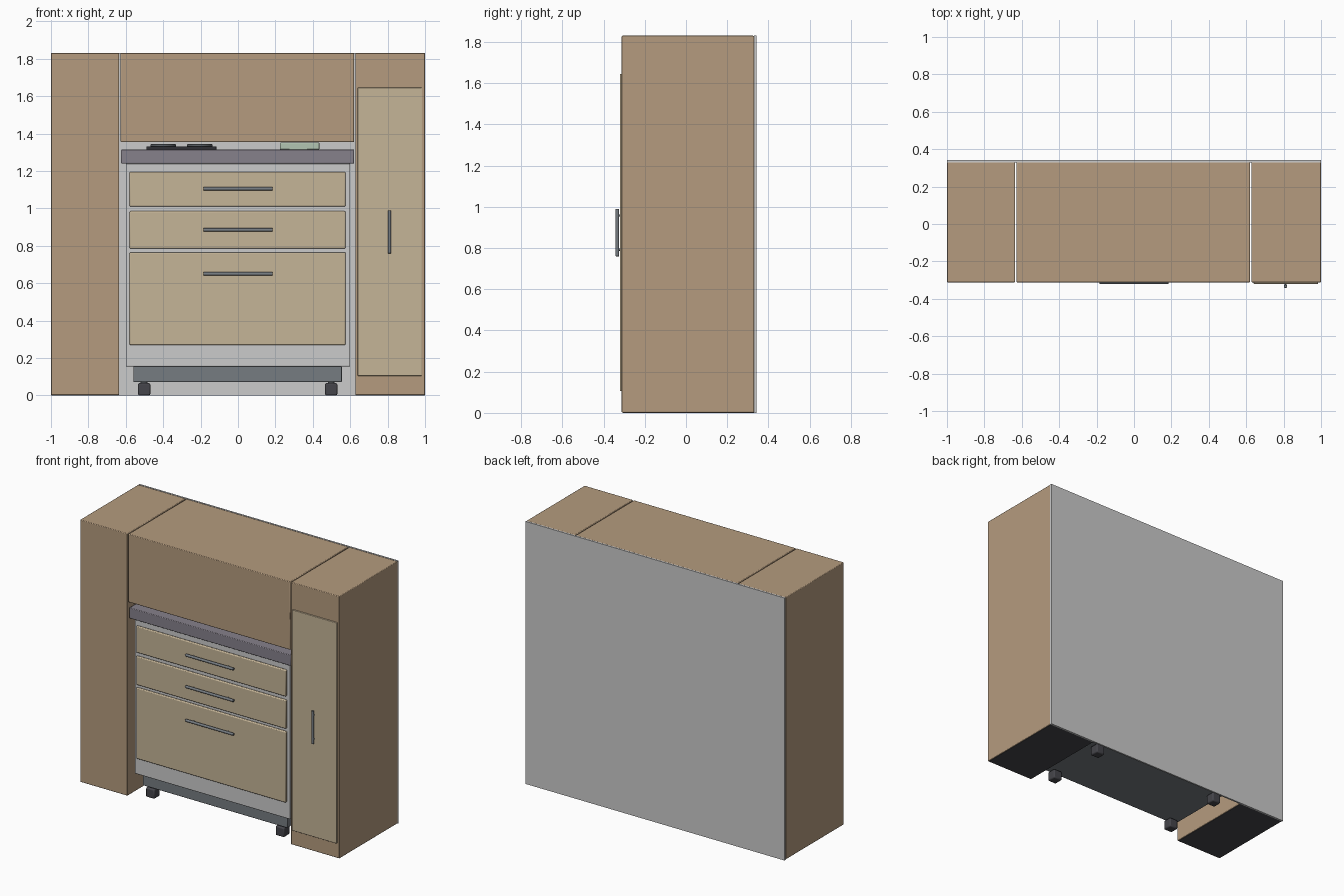
import bpy
import math

if "Cube" in bpy.data.objects:
    bpy.data.objects.remove(bpy.data.objects["Cube"])


def material(name, r, g, b):
    m = bpy.data.materials.new(name)
    m.diffuse_color = (r, g, b, 1)
    m.use_nodes = True
    m.node_tree.nodes["Principled BSDF"].inputs["Base Color"].default_value = m.diffuse_color
    return m


WOOD = material("wood", 0.46, 0.33, 0.21)
FRONT = material("pale_wood", 0.56, 0.46, 0.31)
WHITE = material("white_laminate", 0.72, 0.72, 0.70)
STONE = material("stone", 0.24, 0.22, 0.26)
STEEL = material("dark_steel", 0.18, 0.20, 0.22)
RUBBER = material("rubber", 0.06, 0.06, 0.07)
GLASS = material("black_glass", 0.03, 0.03, 0.035)
GREEN = material("pale_green", 0.45, 0.56, 0.45)


def finish(o, name, mat, bevel, segments=2):
    o.name = name
    o.data.materials.append(mat)
    if bevel:
        b = o.modifiers.new("bevel", 'BEVEL')
        b.width, b.segments, b.limit_method = bevel, segments, 'ANGLE'
    bpy.ops.object.shade_smooth_by_angle(angle=math.radians(35))
    return o


def box(name, xs, ys, zs, mat, bevel=0.004):
    """Bevelled box given by its min/max on each axis."""
    bpy.ops.mesh.primitive_cube_add(
        size=1, location=[(a + b) / 2 for a, b in (xs, ys, zs)])
    o = bpy.context.object
    o.scale = [b - a for a, b in (xs, ys, zs)]
    bpy.ops.object.transform_apply(location=False, rotation=False, scale=True)
    return finish(o, name, mat, bevel)


def rod(name, center, radius, length, axis, mat, bevel=0.002, sides=24):
    rot = {'X': (0, math.pi / 2, 0), 'Y': (math.pi / 2, 0, 0), 'Z': (0, 0, 0)}[axis]
    bpy.ops.mesh.primitive_cylinder_add(
        vertices=sides, radius=radius, depth=length, location=center, rotation=rot)
    return finish(bpy.context.object, name, mat, bevel)


def handle(name, x, y, z, length, axis, wall):
    """Bar handle with two standoffs reaching back to the wall plane."""
    rod(name + "_bar", (x, y, z), 0.009, length, axis, STEEL)
    for s in (-1, 1):
        d = s * length * 0.36
        p = (x + d, (y + wall) / 2, z) if axis == 'X' else (x, (y + wall) / 2, z + d)
        rod(name + "_standoff", p, 0.006, wall - y, 'Y', STEEL, 0, 12)


# Surrounding cabinet: back panel, two columns, bridging top cabinet
box("back_panel", (-1, 1), (0.33, 0.342), (0, 1.83), WHITE, 0)
box("left_column", (-1, -0.635), (-0.312, 0.33), (0.002, 1.83), WOOD)
box("right_column", (0.627, 1), (-0.312, 0.33), (0.002, 1.83), WOOD)
box("top_cabinet", (-0.628, 0.62), (-0.312, 0.33), (1.355, 1.83), WOOD)
for name, xs in (("left_plinth", (-0.995, -0.64)), ("right_plinth", (0.632, 0.995))):
    box(name, xs, (-0.305, 0.33), (0, 0.06), RUBBER, 0)

# Tall door on the right column
box("tall_door", (0.64, 0.985), (-0.321, -0.31), (0.105, 1.645), FRONT, 0.003)
handle("tall_door_handle", 0.81, -0.333, 0.875, 0.23, 'Z', -0.318)

# Rolling kitchen unit
box("unit_body", (-0.6, 0.6), (-0.28, 0.29), (0.155, 1.24), WHITE)
box("unit_base", (-0.56, 0.555), (-0.25, 0.25), (0.072, 0.156), STEEL)
box("worktop", (-0.625, 0.62), (-0.305, 0.31), (1.24, 1.315), STONE)

# Drawer fronts and their handles
for i, (z0, z1, hz) in enumerate(((1.01, 1.195, 1.105),
                                  (0.785, 0.985, 0.885),
                                  (0.27, 0.765, 0.65))):
    box(f"drawer_front_{i + 1}", (-0.58, 0.575), (-0.296, -0.278), (z0, z1), FRONT, 0.006)
    handle(f"drawer_handle_{i + 1}", 0, -0.312, hz, 0.37, 'X', -0.292)

# Casters with short stems
for x in (-0.502, 0.498):
    for y in (-0.22, 0.22):
        box("caster", (x - 0.033, x + 0.033), (y - 0.033, y + 0.033), (0, 0.066), RUBBER, 0.008)
        rod("caster_stem", (x, y, 0.067), 0.018, 0.02, 'Z', STEEL, 0, 16)

# Hob with burner plates, and a small tray on the worktop
box("hob", (-0.49, -0.115), (-0.2, 0.2), (1.314, 1.332), GLASS, 0.003)
for x, r in ((-0.4, 0.068), (-0.205, 0.068)):
    for y in (-0.095, 0.095):
        rod("burner", (x, y, 1.337), r, 0.012, 'Z', STEEL, 0.002, 32)
box("worktop_tray", (0.225, 0.435), (-0.14, 0.14), (1.314, 1.352), GREEN)
